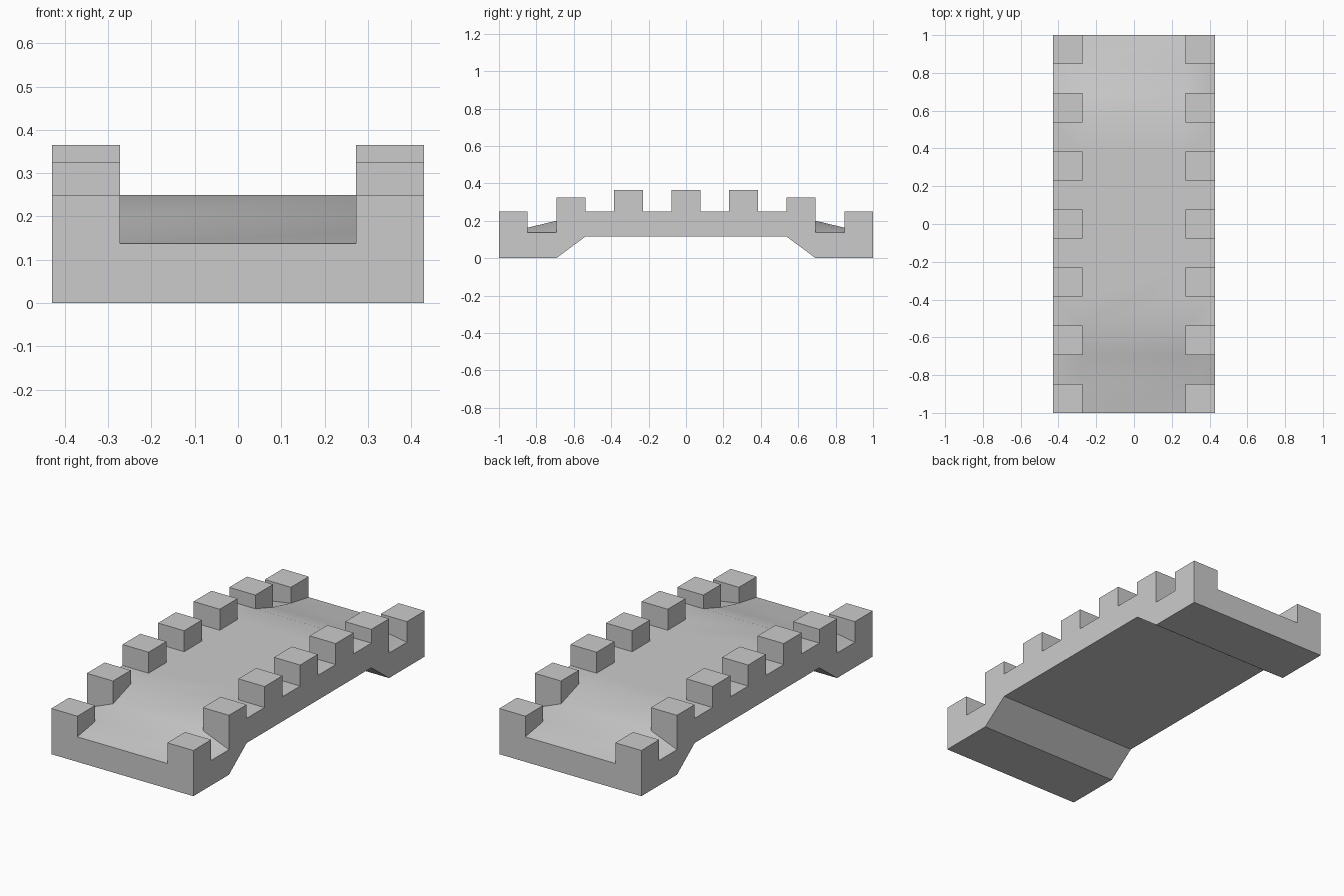
import bpy, bmesh
from math import radians

if "Cube" in bpy.data.objects:
    bpy.data.objects.remove(bpy.data.objects["Cube"])

# Heights along half the length, from either end (rows 0..6) towards the middle
N = 13
XS = (-0.43, -0.272, 0.272, 0.43)
DECK = (0.137, 0.163, 0.2, 0.25, 0.25, 0.25, 0.25)      # walkway
EDGE = (0.137, 0.137, 0.137, 0.25, 0.25, 0.25, 0.25)    # outer rim of the gaps
UNDER = (0, 0, 0, 0.115, 0.115, 0.115, 0.115)           # arched underside
MERLON = {0: 0.25, 1: 0.325, 2: 0.365, 3: 0.365}        # merlon tops from the ends

bm = bmesh.new()
top, bottom = [], []
for i in range(N + 1):
    y = -1 + 2 * i / N
    k = min(i, N - i)
    heights = (EDGE[k], DECK[k], DECK[k], EDGE[k])
    top.append([bm.verts.new((x, y, z)) for x, z in zip(XS, heights)])
    bottom.append([bm.verts.new((x, y, UNDER[k])) for x in XS])

# Deck, underside and long side walls
merlon_bases = []
for i in range(N):
    for j in range(3):
        f = bm.faces.new((top[i][j], top[i][j+1], top[i+1][j+1], top[i+1][j]))
        bm.faces.new((bottom[i][j], bottom[i+1][j], bottom[i+1][j+1], bottom[i][j+1]))
        if j != 1 and i % 2 == 0:
            merlon_bases.append((f, MERLON[min(i, N - 1 - i) // 2]))
    for j in (0, 3):
        bm.faces.new((bottom[i][j], bottom[i+1][j], top[i+1][j], top[i][j]))

# End walls
for i in (0, N):
    for j in range(3):
        bm.faces.new((bottom[i][j], bottom[i][j+1], top[i][j+1], top[i][j]))

# Merlons raised from the deck edges
for face, height in merlon_bases:
    raised = bmesh.ops.extrude_discrete_faces(bm, faces=[face])["faces"][0]
    for v in raised.verts:
        v.co.z = height

bmesh.ops.recalc_face_normals(bm, faces=bm.faces[:])
bmesh.ops.dissolve_limit(bm, angle_limit=radians(0.3), verts=bm.verts[:], edges=bm.edges[:])

mesh = bpy.data.meshes.new("bridge_walkway")
bm.to_mesh(mesh)
bm.free()
bridge = bpy.data.objects.new("bridge_walkway", mesh)
bpy.context.collection.objects.link(bridge)
bpy.context.view_layer.objects.active = bridge
bridge.select_set(True)
bpy.ops.object.shade_smooth_by_angle(angle=radians(30))
